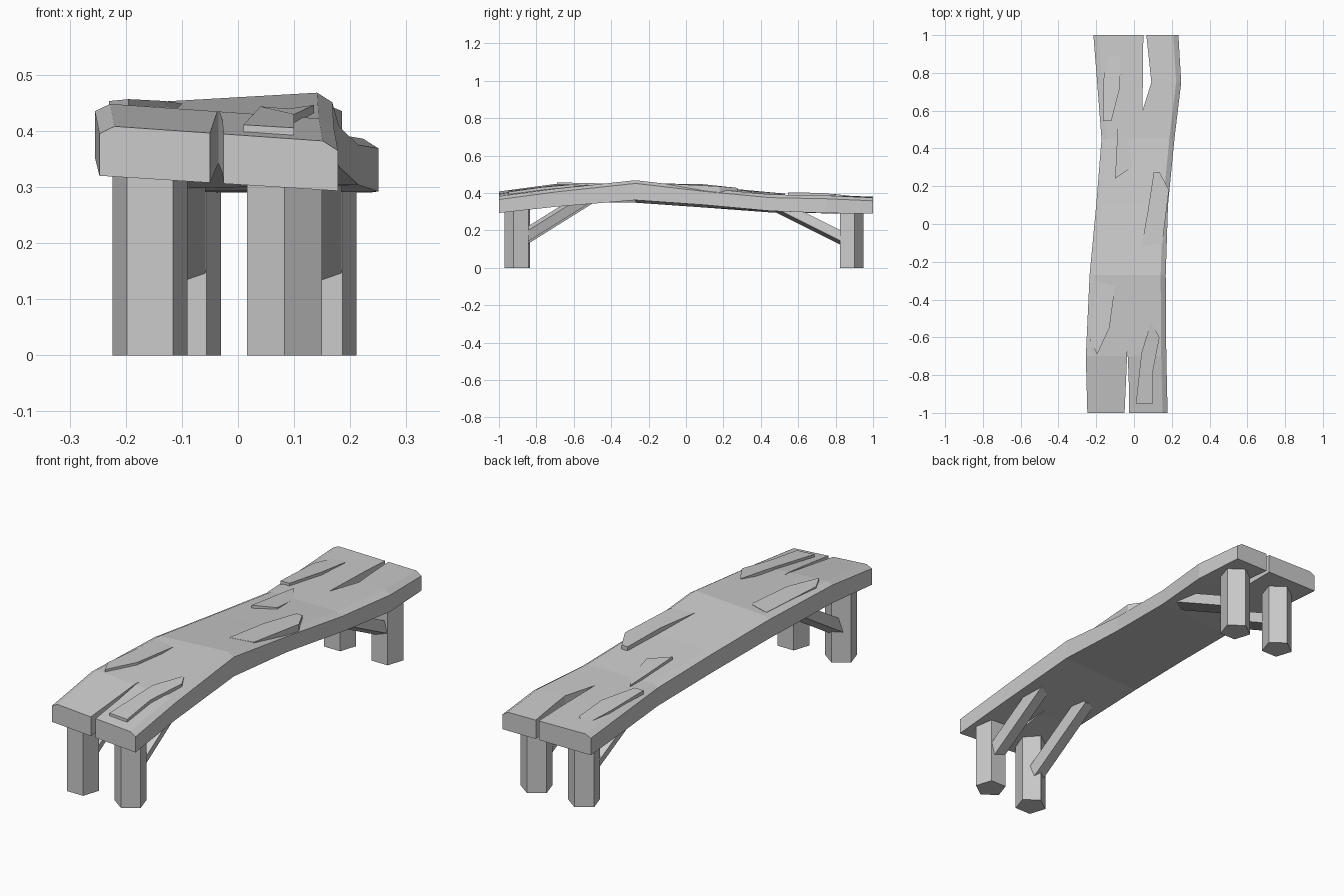
import bpy, bmesh, math
from mathutils import Vector, Matrix

if "Cube" in bpy.data.objects:
    bpy.data.objects.remove(bpy.data.objects["Cube"])


def make(name, verts, faces):
    bm = bmesh.new()
    vs = [bm.verts.new(v) for v in verts]
    for f in faces:
        bm.faces.new([vs[i] for i in f])
    bmesh.ops.recalc_face_normals(bm, faces=bm.faces)
    me = bpy.data.meshes.new(name)
    bm.to_mesh(me)
    bm.free()
    ob = bpy.data.objects.new(name, me)
    bpy.context.collection.objects.link(ob)
    return ob


def loft(name, rings):
    n = len(rings[0])
    faces = [tuple(range(n)), tuple(range((len(rings) - 1) * n, len(rings) * n))]
    for r in range(len(rings) - 1):
        for i in range(n):
            j = (i + 1) % n
            faces.append((r * n + i, r * n + j, (r + 1) * n + j, (r + 1) * n + i))
    return make(name, [v for ring in rings for v in ring], faces)


# Slab stations: y, left x, right x, bottom z left/right, top z left/right
ST = [(-1.0, -.247, .178, .320, .293, .408, .382),
      (-.70, -.255, .171, .352, .326, .448, .422),
      (-.27, -.235, .168, .348, .362, .448, .468),
      (.10, -.200, .180, .322, .336, .420, .425),
      (.45, -.172, .214, .296, .304, .392, .392),
      (.75, -.195, .250, .291, .292, .386, .386),
      (1.0, -.215, .235, .290, .290, .381, .375)]


def top_z(x, y):
    for a, b in zip(ST, ST[1:]):
        if y <= b[0]:
            t = (y - a[0]) / (b[0] - a[0])
            _, xl, xr, _, _, zl, zr = [p + (q - p) * t for p, q in zip(a, b)]
            return zl + (zr - zl) * (x - xl) / (xr - xl)
    return ST[-1][5]


# Seat slab with chamfered top edges
rings = []
for y, xl, xr, bl, br, tl, tr in ST:
    rings.append([(xl, y, bl), (xr, y, br), (xr, y, tr - .017),
                  (xr - .027, y, tr), (xl + .027, y, tl), (xl, y, tl - .013)])
seat = loft("seat", rings)

# End cracks cut through the slab
cracks = [[(-.052, -1.05), (-.025, -1.05), (-.028, -.82), (-.035, -.66)],
          [(.050, 1.05), (.045, .60), (.092, .75), (.060, 1.05)]]
for i, pts in enumerate(cracks):
    c = loft(f"crack_cutter_{i}", [[(x, y, z) for x, y in pts] for z in (.1, .7)])
    c.hide_render = True
    c.hide_viewport = True
    c.display_type = 'WIRE'
    m = seat.modifiers.new("crack", 'BOOLEAN')
    m.operation, m.object, m.solver = 'DIFFERENCE', c, 'EXACT'

# Raised splinters of wood on the top: x, y, height over the slab
splinters = [
    [(.01, -.95, .012), (.10, -.95, .012), (.10, -.78, .014), (.135, -.6, .012),
     (.09, -.52, -.003), (.04, -.68, .012)],
    [(.04, -.12, .004), (.15, -.1, .002), (.185, .18, .018), (.135, .275, .019),
     (.105, .275, .019), (.075, .08, .022)],
    [(-.195, -.69, .012), (-.13, -.55, .008), (-.10, -.33, -.004), (-.20, -.3, -.002),
     (-.23, -.62, .006)],
    [(-.165, .545, .012), (-.12, .545, .012), (-.075, .72, .014), (-.07, .88, .002),
     (-.13, .92, -.004), (-.16, .78, .010)],
    [(-.10, .24, .014), (-.01, .30, .008), (-.03, .45, -.002), (-.085, .53, .006),
     (-.092, .4, .012)]]
for i, pts in enumerate(splinters):
    loft(f"splinter_{i}", [[(x, y, top_z(x, y) - .02) for x, y, h in pts],
                           [(x, y, top_z(x, y) + h) for x, y, h in pts]])

# Five-sided legs, each with a slanted brace toward the middle
R = .07
LEGS = [("front_left", -.157, -.905, 54, .15, .16), ("front_right", .083, -.90, -90, .165, .10),
        ("back_left", -.097, .88, 54, .15, .12), ("back_right", .145, .88, 54, .15, .12)]
for name, cx, cy, a0, z0, zs in LEGS:
    if a0 == 54:
        a0 = 90                      # flat side to the front
    ring = [(cx + R * math.cos(math.radians(a0 + 72 * k)),
             cy + R * math.sin(math.radians(a0 + 72 * k))) for k in range(5)]
    loft(name + "_leg", [[(x, y, z) for x, y in ring] for z in (0, .34)])

    s = 1 if cy < 0 else -1
    start = Vector((cx, cy + s * .03, z0))
    rise = .225 if s > 0 else .18
    end = start + Vector((0, s * .36, rise))
    d = (end - start).normalized()
    side = Vector((1, 0, 0))
    up = side.cross(d)
    rot = Matrix.Rotation(.3, 3, d)
    side, up = rot @ side * .033, rot @ up * .026
    loft(name + "_brace", [[p + side + up, p - side + up, p - side - up, p + side - up]
                           for p in (start, end)])
